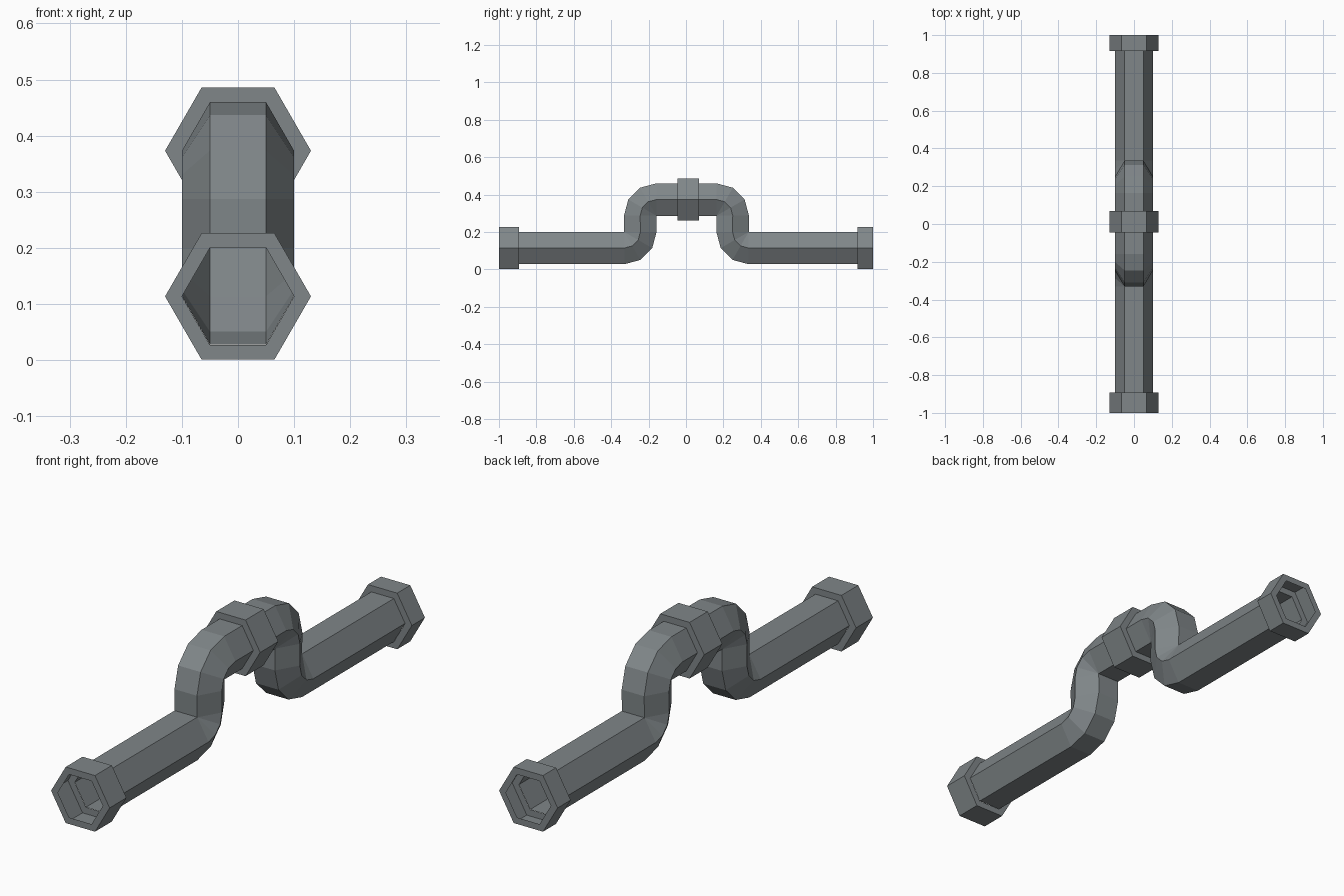
import bpy, bmesh
from math import sin, cos, pi, radians

if "Cube" in bpy.data.objects:
    bpy.data.objects.remove(bpy.data.objects["Cube"])

LOW, HIGH = 0.114, 0.373     # centre heights of the straight runs
R_PIPE, R_COLLAR = 0.1, 0.13
BEND = 0.086                 # centreline bend radius

# Dark blue-grey metal
metal = bpy.data.materials.new("dark_metal")
metal.diffuse_color = (0.215, 0.24, 0.25, 1)
metal.use_nodes = True
metal.node_tree.nodes["Principled BSDF"].inputs["Base Color"].default_value = metal.diffuse_color


def hex_shell(name, stations):
    """Skin hexagonal rings; station = (y, z, tilt in degrees, radius)."""
    bm = bmesh.new()
    rings = []
    for y, z, tilt, r in stations:
        t = radians(tilt)
        ring = []
        for i in range(6):
            a = i * pi / 3
            u = r * sin(a)
            ring.append(bm.verts.new((r * cos(a), y - u * sin(t), z + u * cos(t))))
        rings.append(ring)
    for a, b in zip(rings, rings[1:]):
        for i in range(6):
            j = (i + 1) % 6
            bm.faces.new((a[i], b[i], b[j], a[j]))
    bmesh.ops.recalc_face_normals(bm, faces=bm.faces)
    me = bpy.data.meshes.new(name)
    bm.to_mesh(me)
    bm.free()
    me.materials.append(metal)
    ob = bpy.data.objects.new(name, me)
    bpy.context.collection.objects.link(ob)
    return ob


def pipe(name, side, y_end, y_mid, y_low, y_high):
    """Straight run, rise through two 90 degree bends, short top run."""
    st = [(y_end, LOW, 0, R_PIPE)]
    for a in (0, 30, 60, 90):      # lower bend
        t = radians(a)
        st.append((side * (y_low - BEND * sin(t)), LOW + BEND * (1 - cos(t)), -side * a, R_PIPE))
    for a in (90, 60, 30, 0):      # upper bend
        t = radians(a)
        st.append((side * (y_high + BEND * sin(t)), HIGH - BEND * (1 - cos(t)), -side * a, R_PIPE))
    st.append((y_mid, HIGH, 0, R_PIPE))
    return hex_shell(name, st)


def collar(name, y0, y1, z):
    """Hollow hexagonal collar with open ends the size of the pipe."""
    return hex_shell(name, [(y0, z, 0, R_PIPE), (y0, z, 0, R_COLLAR),
                            (y1, z, 0, R_COLLAR), (y1, z, 0, R_PIPE)])


# Pipe halves
pipe("front_pipe", -1, -0.893, -0.045, 0.33, 0.159)
pipe("back_pipe", 1, 0.917, 0.07, 0.335, 0.164)

# Collars
collar("front_collar", -1.0, -0.893, 0.1135)
collar("middle_collar", -0.045, 0.07, 0.373)
collar("back_collar", 0.917, 1.0, 0.1135)
